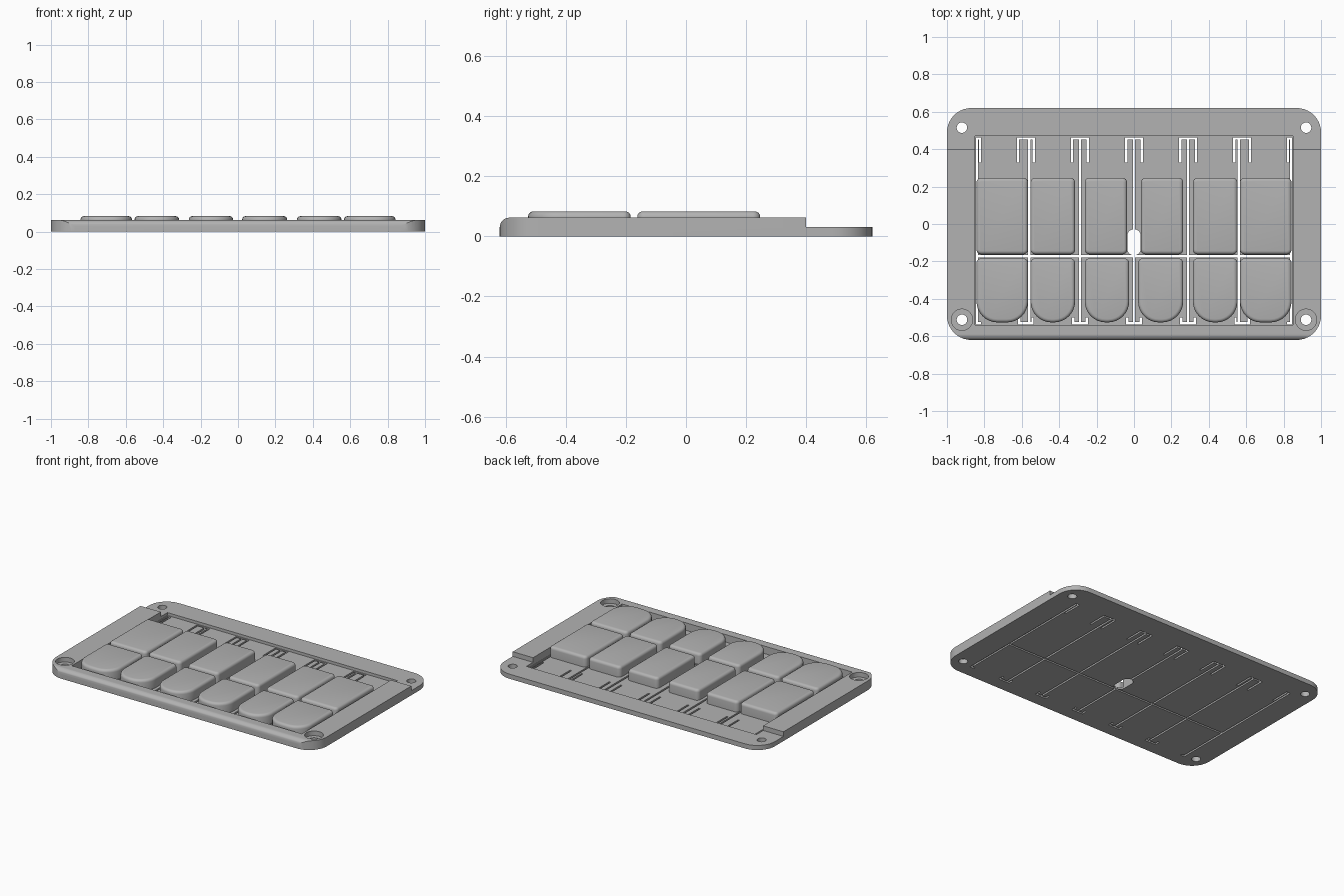
import bpy, bmesh, math
from mathutils import Vector

old = bpy.data.objects.get("Cube")
if old:
    bpy.data.objects.remove(old, do_unlink=True)

grey = bpy.data.materials.new("mid grey")
grey.use_nodes = True
COLOR = (0.45, 0.45, 0.45, 1)
grey.diffuse_color = COLOR
grey.node_tree.nodes["Principled BSDF"].inputs["Base Color"].default_value = COLOR


def rounded_rect(x0, x1, y0, y1, r_front, r_back, seg=10):
    """Counter-clockwise outline with separate front and back corner radii."""
    pts = []
    corners = ((x1, y1, -1, -1, r_back), (x0, y1, 1, -1, r_back),
               (x0, y0, 1, 1, r_front), (x1, y0, -1, 1, r_front))
    for q, (x, y, sx, sy, r) in enumerate(corners):
        for i in range(seg + 1):
            a = math.pi / 2 * (q + i / seg)
            pts.append((x + sx * r + r * math.cos(a), y + sy * r + r * math.sin(a)))
    return pts


def circle(x, y, r, n=32):
    return [(x + r * math.cos(math.tau * i / n), y + r * math.sin(math.tau * i / n))
            for i in range(n)]


def add_prism(bm, outline, z0, z1):
    verts = [bm.verts.new((x, y, z0)) for x, y in outline]
    face = bm.faces.new(verts)
    ext = bmesh.ops.extrude_face_region(bm, geom=[face])["geom"]
    bmesh.ops.translate(bm, vec=(0, 0, z1 - z0),
                        verts=[v for v in ext if isinstance(v, bmesh.types.BMVert)])


def add_box(bm, x0, x1, y0, y1, z0, z1):
    add_prism(bm, [(x0, y0), (x1, y0), (x1, y1), (x0, y1)], z0, z1)


def finish(name, bm):
    bmesh.ops.remove_doubles(bm, verts=bm.verts, dist=1e-5)
    bmesh.ops.recalc_face_normals(bm, faces=bm.faces)
    mesh = bpy.data.meshes.new(name)
    bm.to_mesh(mesh)
    bm.free()
    mesh.materials.append(grey)
    obj = bpy.data.objects.new(name, mesh)
    bpy.context.collection.objects.link(obj)
    return obj


def activate(obj):
    bpy.ops.object.select_all(action="DESELECT")
    obj.select_set(True)
    bpy.context.view_layer.objects.active = obj


def boolean(obj, cutter, operation):
    """Apply a boolean and discard the cutter."""
    cutter.hide_render = True
    mod = obj.modifiers.new("cut", "BOOLEAN")
    mod.object, mod.operation = cutter, operation
    mod.solver, mod.use_self = "EXACT", True
    activate(obj)
    bpy.ops.object.modifier_apply(modifier=mod.name)
    bpy.data.objects.remove(cutter, do_unlink=True)


TOP, LEDGE, FLOOR = 0.062, 0.031, 0.012
FRONT, BACK, STEP = -0.62, 0.62, 0.4

# Case: side profile with rounded front edge and lowered back ledge
r = 0.032
profile = [(FRONT, 0), (BACK, 0), (BACK, LEDGE), (STEP, LEDGE), (STEP, TOP)]
for i in range(9):
    a = math.pi / 2 * (1 + i / 8)
    profile.append((FRONT + r + r * math.cos(a), TOP - r + r * math.sin(a)))
bm = bmesh.new()
add_prism(bm, profile, -1.1, 1.1)
for v in bm.verts:
    v.co = Vector((v.co.z, v.co.x, v.co.y))
case = finish("case", bm)

# Rounded plan shape
bm = bmesh.new()
add_prism(bm, rounded_rect(-1, 1, FRONT, BACK, 0.13, 0.13), -0.1, 0.2)
boolean(case, finish("plan_cutter", bm), "INTERSECT")

# Key well
bm = bmesh.new()
add_box(bm, -0.85, 0.85, -0.54, 0.47, FLOOR, 0.2)
boolean(case, finish("well_cutter", bm), "DIFFERENCE")

# Screw holes, front counterbores and central slot
bm = bmesh.new()
for side in (-1, 1):
    for y in (-0.512, 0.515):
        add_prism(bm, circle(side * 0.92, y, 0.028), -0.1, 0.2)
boolean(case, finish("hole_cutter", bm), "DIFFERENCE")
bm = bmesh.new()
for side in (-1, 1):
    add_prism(bm, circle(side * 0.92, -0.512, 0.057), LEDGE, 0.2)
boolean(case, finish("counterbore_cutter", bm), "DIFFERENCE")

# Slits that free each key's flexible plate
bm = bmesh.new()
w = 0.006


def slit(x0, x1, y0, y1):
    add_box(bm, x0 - w, x1 + w, y0 - w, y1 + w, -0.05, 0.02)


for mid, centre in ((-0.56, -0.578), (-0.289, -0.289), (0, 0), (0.289, 0.289), (0.56, 0.578)):
    slit(mid, mid, -0.53, 0.457)
    slit(centre - 0.042, centre + 0.042, 0.457, 0.457)
    slit(centre - 0.036, centre + 0.036, -0.53, -0.53)
    for s in (-1, 1):
        slit(centre + s * 0.042, centre + s * 0.042, 0.335, 0.457)
        slit(centre + s * 0.036, centre + s * 0.036, -0.53, -0.505)
for s in (-1, 1):
    slit(s * 0.84, s * 0.84, -0.53, 0.457)
    slit(s * 0.823, s * 0.823, 0.335, 0.457)
    slit(min(s * 0.84, s * 0.823), max(s * 0.84, s * 0.823), 0.457, 0.457)
    slit(min(s * 0.84, s * 0.823), max(s * 0.84, s * 0.823), -0.53, -0.53)
slit(-0.84, 0.84, -0.173, -0.173)
add_prism(bm, rounded_rect(-0.036, 0.036, -0.167, -0.028, 0.0355, 0.0355), -0.04, 0.03)
boolean(case, finish("slit_cutter", bm), "DIFFERENCE")
activate(case)
bpy.ops.object.shade_smooth_by_angle(angle=math.radians(30))


def key(name, x0, x1, y0, y1, r_front):
    bm = bmesh.new()
    add_prism(bm, rounded_rect(x0, x1, y0, y1, r_front, 0.025, 8), FLOOR - 0.002, 0.083)
    obj = finish(name, bm)
    bm = bmesh.new()
    bm.from_mesh(obj.data)
    rim = [e for e in bm.edges if all(v.co.z > 0.08 for v in e.verts)]
    bmesh.ops.bevel(bm, geom=rim, offset=0.018, segments=4, profile=0.5, affect="EDGES")
    bm.to_mesh(obj.data)
    bm.free()
    activate(obj)
    bpy.ops.object.shade_smooth_by_angle(angle=math.radians(35))


# Two rows of six keys, the front row with rounded ends
columns = [(-0.842, -0.567), (-0.553, -0.315), (-0.263, -0.037),
           (0.037, 0.263), (0.315, 0.553), (0.567, 0.842)]
for i, (x0, x1) in enumerate(columns, 1):
    key(f"back_key_{i}", x0, x1, -0.162, 0.247, 0.025)
    inner0 = 0.022 if i == 4 else x0
    inner1 = -0.026 if i == 3 else x1
    key(f"front_key_{i}", inner0, inner1, -0.526, -0.184, 0.112)
